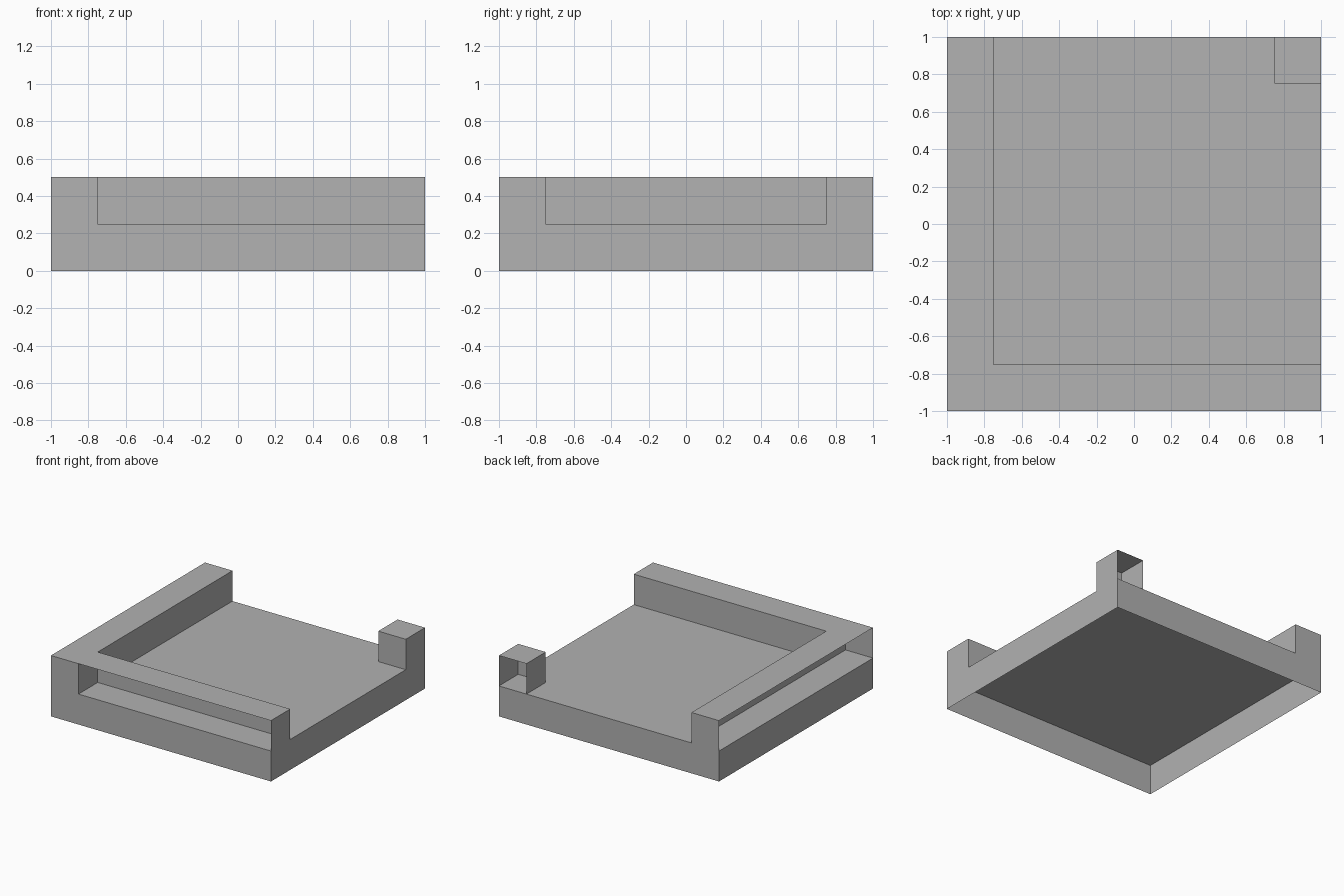
import bpy, bmesh
from mathutils import Vector

if "Cube" in bpy.data.objects:
    bpy.data.objects.remove(bpy.data.objects["Cube"])

grey = bpy.data.materials.new("plain_grey")
grey.diffuse_color = (0.445, 0.445, 0.445, 1)
grey.use_nodes = True
grey.node_tree.nodes["Principled BSDF"].inputs["Base Color"].default_value = grey.diffuse_color


def open_box(name, lo, hi, open_sides):
    """Box between two corners, left open on the sides with the given normals."""
    lo, hi = Vector(lo), Vector(hi)
    bm = bmesh.new()
    bmesh.ops.create_cube(bm, size=1)
    bm.normal_update()
    gone = [f for f in bm.faces
            if any(f.normal.dot(Vector(n)) > 0.9 for n in open_sides)]
    bmesh.ops.delete(bm, geom=gone, context='FACES')
    for v in bm.verts:
        v.co = (lo + hi) / 2 + v.co * (hi - lo)
    mesh = bpy.data.meshes.new(name)
    bm.to_mesh(mesh)
    bm.free()
    mesh.materials.append(grey)
    obj = bpy.data.objects.new(name, mesh)
    bpy.context.collection.objects.link(obj)
    return obj


LEFT, FRONT, BACK, DOWN = (-1, 0, 0), (0, -1, 0), (0, 1, 0), (0, 0, -1)
FLOOR, TOP, INNER = 0.25, 0.5, 0.75

# Floor slab, hollow underneath
open_box("floor_slab", (-1, -1, 0), (1, 1, FLOOR), [DOWN])
# Left wall, open on its outer side
open_box("left_wall", (-1, -1, FLOOR), (-INNER, 1, TOP), [DOWN, LEFT])
# Front wall, open on its outer side and butting against the left wall
open_box("front_wall", (-INNER, -1, FLOOR), (1, -INNER, TOP), [DOWN, FRONT, LEFT])
# Corner post, open at the back
open_box("corner_post", (INNER, INNER, FLOOR), (1, 1, TOP), [DOWN, BACK])
